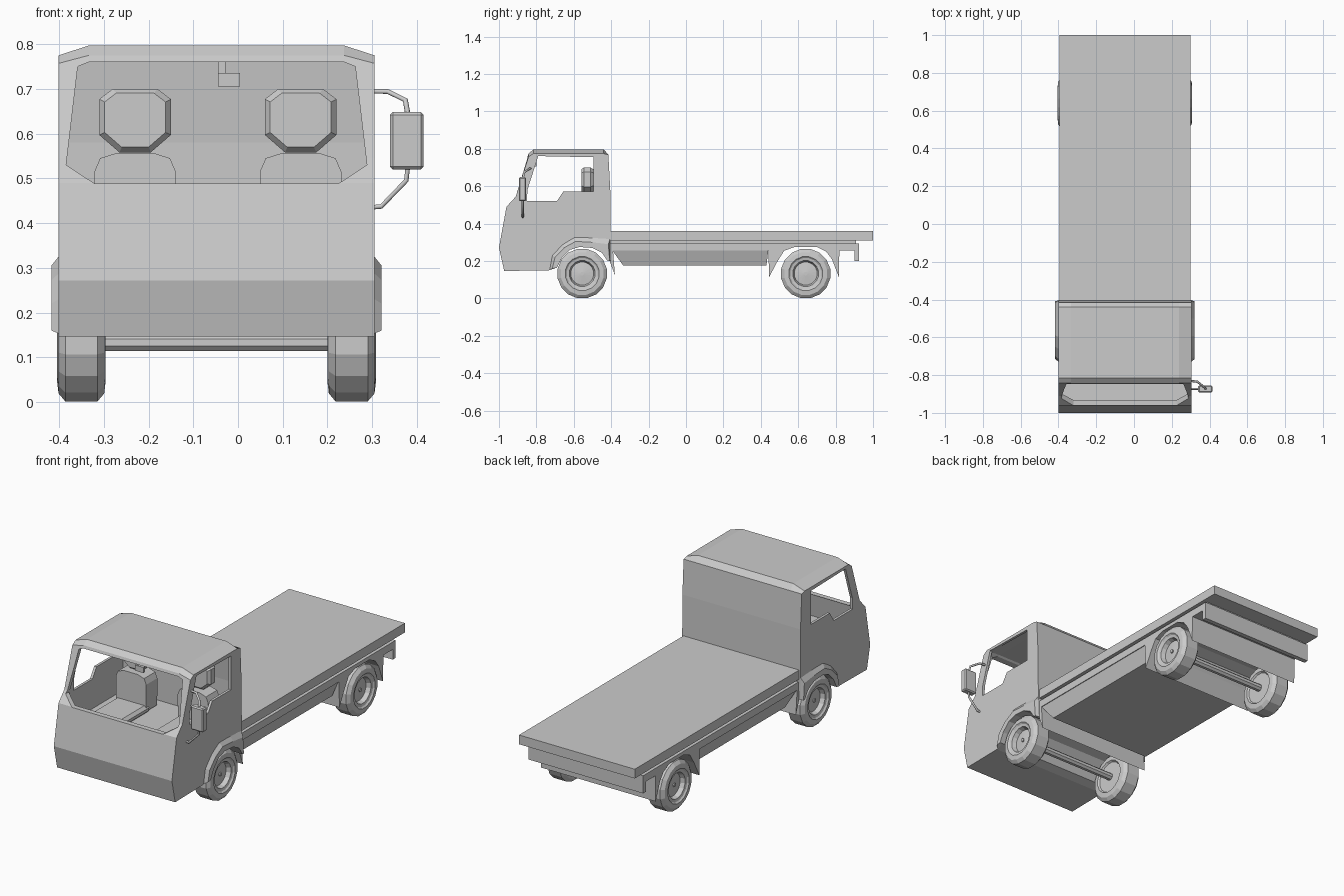
import bpy, bmesh, math
from mathutils import Vector

CX = -0.048   # centre line of the truck body (the mirror sticks out on +x)
HW = 0.353    # half width of the cab


def make(name, bm):
    bmesh.ops.recalc_face_normals(bm, faces=bm.faces)
    me = bpy.data.meshes.new(name)
    bm.to_mesh(me)
    bm.free()
    ob = bpy.data.objects.new(name, me)
    bpy.context.collection.objects.link(ob)
    return ob


def loft(name, sections):
    """Skin matching closed sections and cap both ends."""
    bm = bmesh.new()
    rings = [[bm.verts.new(p) for p in s] for s in sections]
    n = len(rings[0])
    for a, b in zip(rings, rings[1:]):
        for i in range(n):
            j = (i + 1) % n
            bm.faces.new((a[i], a[j], b[j], b[i]))
    bm.faces.new(rings[0])
    bm.faces.new(rings[-1])
    return make(name, bm)


def side(x, pts):
    return [(CX + x, y, z) for y, z in pts]


def front(y, pts, cx=CX):
    return [(cx + x, y, z) for x, z in pts]


def across(name, pts, hw):
    return loft(name, [side(-hw, pts), side(hw, pts)])


def box(name, x0, x1, y0, y1, z0, z1, bevel=0.0):
    c = [(x0, y0), (x1, y0), (x1, y1), (x0, y1)]
    ob = loft(name, [[(x, y, z) for x, y in c] for z in (z0, z1)])
    if bevel:
        m = ob.modifiers.new("bevel", 'BEVEL')
        m.width, m.segments = bevel, 1
    return ob


def cut(ob, cutter):
    m = ob.modifiers.new("cut", 'BOOLEAN')
    m.operation, m.solver, m.object = 'DIFFERENCE', 'EXACT', cutter
    bpy.context.view_layer.objects.active = ob
    bpy.ops.object.modifier_apply(modifier=m.name)
    bpy.data.objects.remove(cutter)


def lathe_x(name, prof, cx, y, z, seg):
    bm = bmesh.new()
    rings = []
    for px, r in prof:
        rings.append([bm.verts.new((cx + px, y + r * math.cos(t), z + r * math.sin(t)))
                      for t in [2 * math.pi * (k + .5) / seg for k in range(seg)]])
    for a, b in zip(rings, rings[1:]):
        for i in range(seg):
            j = (i + 1) % seg
            bm.faces.new((a[i], a[j], b[j], b[i]))
    bm.faces.new(rings[0])
    bm.faces.new(rings[-1])
    return make(name, bm)


def rod(name, pts, r):
    cu = bpy.data.curves.new(name, 'CURVE')
    cu.dimensions = '3D'
    cu.bevel_depth, cu.bevel_resolution, cu.use_fill_caps = r, 1, True
    sp = cu.splines.new('POLY')
    sp.points.add(len(pts) - 1)
    for p, co in zip(sp.points, pts):
        p.co = (*co, 1)
    ob = bpy.data.objects.new(name, cu)
    bpy.context.collection.objects.link(ob)
    return ob


# Cab: side profile with wheel arch, chamfered roof edges
arch = [(-0.735, 0.150), (-0.69, 0.165), (-0.665, 0.215), (-0.62, 0.260), (-0.57, 0.275),
        (-0.50, 0.270), (-0.45, 0.245), (-0.42, 0.20)]
shell = [(-0.405, 0.20), (-0.403, 0.33), (-0.405, 0.58), (-0.415, 0.768), (-0.44, 0.797),
         (-0.815, 0.797), (-0.842, 0.775), (-0.91, 0.545), (-0.96, 0.49), (-1.0, 0.272),
         (-0.972, 0.147)]
full = arch + shell
low = [(y, min(z, 0.775 if y > -0.83 else 0.757)) for y, z in full]
cab = loft("cab", [side(-HW, low), side(-0.285, full), side(0.285, full), side(HW, low)])

# Hollow interior, windscreen and side window openings
cavity = [(-0.955, 0.36), (-0.935, 0.485), (-0.885, 0.545), (-0.822, 0.752), (-0.80, 0.766),
          (-0.45, 0.766), (-0.43, 0.58), (-0.425, 0.36)]
clow = [(y, min(z, 0.763)) for y, z in cavity]
cut(cab, loft("cavity_cutter", [side(-0.339, clow), side(-0.28, cavity),
                                side(0.28, cavity), side(0.339, clow)]))
screen = [(-0.272, 0.488), (0.272, 0.488), (0.336, 0.53), (0.31, 0.75),
          (0.285, 0.76), (-0.285, 0.76), (-0.31, 0.75), (-0.336, 0.53)]
cut(cab, loft("windscreen_cutter", [front(-1.1, screen), front(-0.79, screen)]))
window = [(-0.85, 0.52), (-0.69, 0.52), (-0.655, 0.573), (-0.495, 0.573), (-0.495, 0.755),
          (-0.79, 0.761), (-0.803, 0.72), (-0.848, 0.58)]
cut(cab, across("window_cutter", window, 0.6))

# Flared front fenders
rim = [(-0.403, 0.20), (-0.403, 0.33), (-0.50, 0.335), (-0.60, 0.335), (-0.665, 0.295),
       (-0.72, 0.235), (-0.735, 0.15)]
flare_out = [(-0.408, 0.20), (-0.415, 0.29), (-0.50, 0.30), (-0.59, 0.305), (-0.65, 0.272),
             (-0.70, 0.22), (-0.715, 0.16)]
for s, n in ((-1, "left"), (1, "right")):
    loft(n + "_fender", [side(s * 0.345, arch[1:] + rim), side(s * 0.369, arch[1:] + flare_out)])

# Seats
for cx in (-0.23, 0.14):
    head = [(-0.05, 0.70), (0.05, 0.70), (0.08, 0.677), (0.08, 0.597),
            (0.035, 0.558), (-0.035, 0.558), (-0.08, 0.597), (-0.08, 0.677)]
    inner = [(x * 0.85, 0.635 + (z - 0.635) * 0.85) for x, z in head]
    loft("headrest", [front(-0.56, inner, cx), front(-0.545, head, cx),
                      front(-0.51, head, cx), front(-0.495, inner, cx)])
    back = [(-0.09, 0.37), (0.09, 0.37), (0.091, 0.515), (0.078, 0.545), (0.04, 0.557),
            (-0.04, 0.557), (-0.078, 0.545), (-0.091, 0.515)]
    loft("seat_back", [front(-0.585, back, cx), front(-0.49, back, cx)])
    box("seat_cushion", cx - 0.095, cx + 0.095, -0.80, -0.55, 0.355, 0.40, 0.015)

# Interior mirror
box("interior_mirror", -0.045, 0.005, -0.815, -0.80, 0.705, 0.735)
box("interior_mirror_stem", -0.045, -0.028, -0.81, -0.80, 0.73, 0.768)

# Door mirror and its two arms (right side only)
box("door_mirror", 0.34, 0.415, -0.893, -0.855, 0.52, 0.648, 0.006)
rod("mirror_upper_arm", [(0.295, -0.83, 0.695), (0.335, -0.835, 0.694), (0.374, -0.865, 0.675),
                         (0.38, -0.873, 0.64)], 0.006)
rod("mirror_lower_arm", [(0.38, -0.873, 0.53), (0.376, -0.873, 0.495), (0.32, -0.873, 0.437),
                         (0.295, -0.873, 0.435)], 0.006)

# Load bed
box("load_bed", CX - 0.346, CX + 0.346, -0.405, 1.0, 0.31, 0.36)
box("bed_spacer", CX - 0.32, CX + 0.32, -0.405, 0.91, 0.29, 0.315)

# Chassis: mud flaps, rear wheel arch and rear bumper in one profile
chassis = [(-0.405, 0.295), (0.925, 0.295), (0.925, 0.20), (0.90, 0.20), (0.90, 0.255),
           (0.82, 0.255), (0.817, 0.115), (0.78, 0.21), (0.75, 0.25), (0.70, 0.275),
           (0.58, 0.275), (0.525, 0.255), (0.49, 0.20), (0.445, 0.115), (0.44, 0.255),
           (-0.39, 0.255), (-0.38, 0.125), (-0.405, 0.19)]
across("chassis", chassis, 0.343)

# Side skirt tub, tapering downward
loft("skirt", [[(CX + x * w, y, z) for x, y in ((-1, y0), (1, y0), (1, y1), (-1, y1))]
               for w, y0, y1, z in ((0.34, -0.395, 0.44, 0.258), (0.31, -0.335, 0.43, 0.175))])

# Wheels and axles
tyre = [(0.026, 0.008), (0.02, 0.062), (0.044, 0.07), (0.047, 0.084), (0.054, 0.092),
        (0.051, 0.116), (0.036, 0.134), (-0.036, 0.134), (-0.051, 0.116), (-0.054, 0.09),
        (-0.045, 0.083), (-0.045, 0.01)]
for y, n in ((-0.555, "front"), (0.64, "rear")):
    for s in (-1, 1):
        lathe_x(n + "_wheel", [(s * x, r) for x, r in tyre], CX + s * 0.302, y, 0.133, 16)
        lathe_x(n + "_hub", [(s * 0.015, 0.01), (s * 0.032, 0.01)], CX + s * 0.302, y, 0.133, 8)
    lathe_x(n + "_axle", [(-0.27, 0.02), (0.27, 0.02)], CX, y, 0.133, 8)
